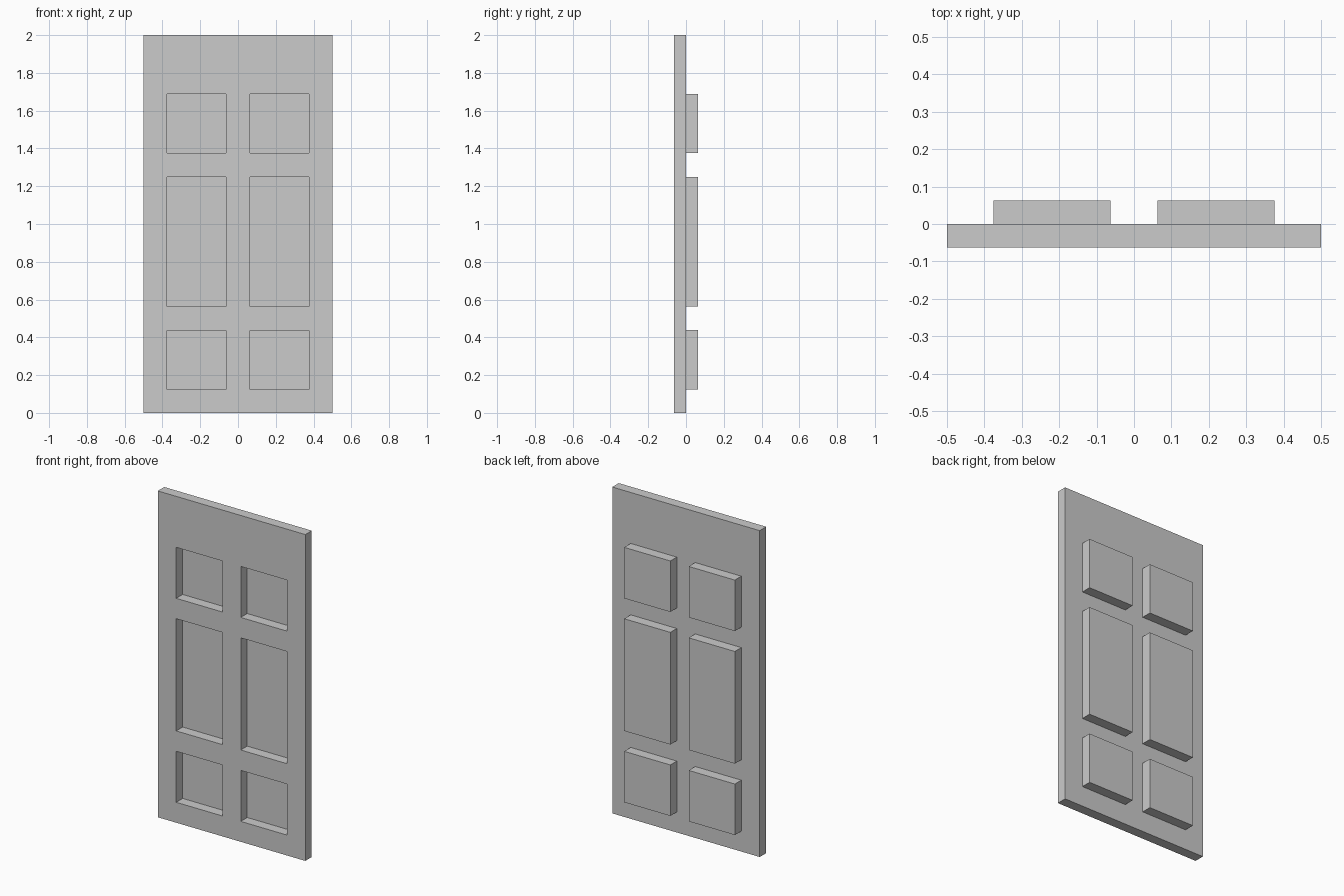
import bpy
import bmesh

if "Cube" in bpy.data.objects:
    bpy.data.objects.remove(bpy.data.objects["Cube"])

T = 0.0625                                              # thickness of slab and of raised panels
XS = [-0.5, -0.375, -0.0625, 0.0625, 0.375, 0.5]        # stile and panel edges
ZS = [0, 0.125, 0.4375, 0.5625, 1.25, 1.375, 1.6875, 2] # rail and panel edges


def sheet(name, cells, y):
    """Flat cells facing the front at depth y, thickened towards the back."""
    bm = bmesh.new()
    for i, k in cells:
        corners = [(i, k), (i + 1, k), (i + 1, k + 1), (i, k + 1)]
        bm.faces.new([bm.verts.new((XS[a], y, ZS[b])) for a, b in corners])
    bmesh.ops.remove_doubles(bm, verts=bm.verts[:], dist=1e-5)
    me = bpy.data.meshes.new(name)
    bm.to_mesh(me)
    bm.free()
    ob = bpy.data.objects.new(name, me)
    bpy.context.collection.objects.link(ob)
    mod = ob.modifiers.new("thickness", 'SOLIDIFY')
    mod.thickness = T
    mod.offset = -1
    return ob


# Door frame: every grid cell except the six openings
openings = [(i, k) for i in (1, 3) for k in (1, 3, 5)]
frame = [(i, k) for i in range(5) for k in range(7) if (i, k) not in openings]
sheet("door_frame", frame, -T)

# Panels: set behind the openings, recessed in front and raised at the back
for i, k in openings:
    side = "left" if i == 1 else "right"
    level = {1: "lower", 3: "middle", 5: "upper"}[k]
    sheet(f"{level}_{side}_panel", [(i, k)], 0)
